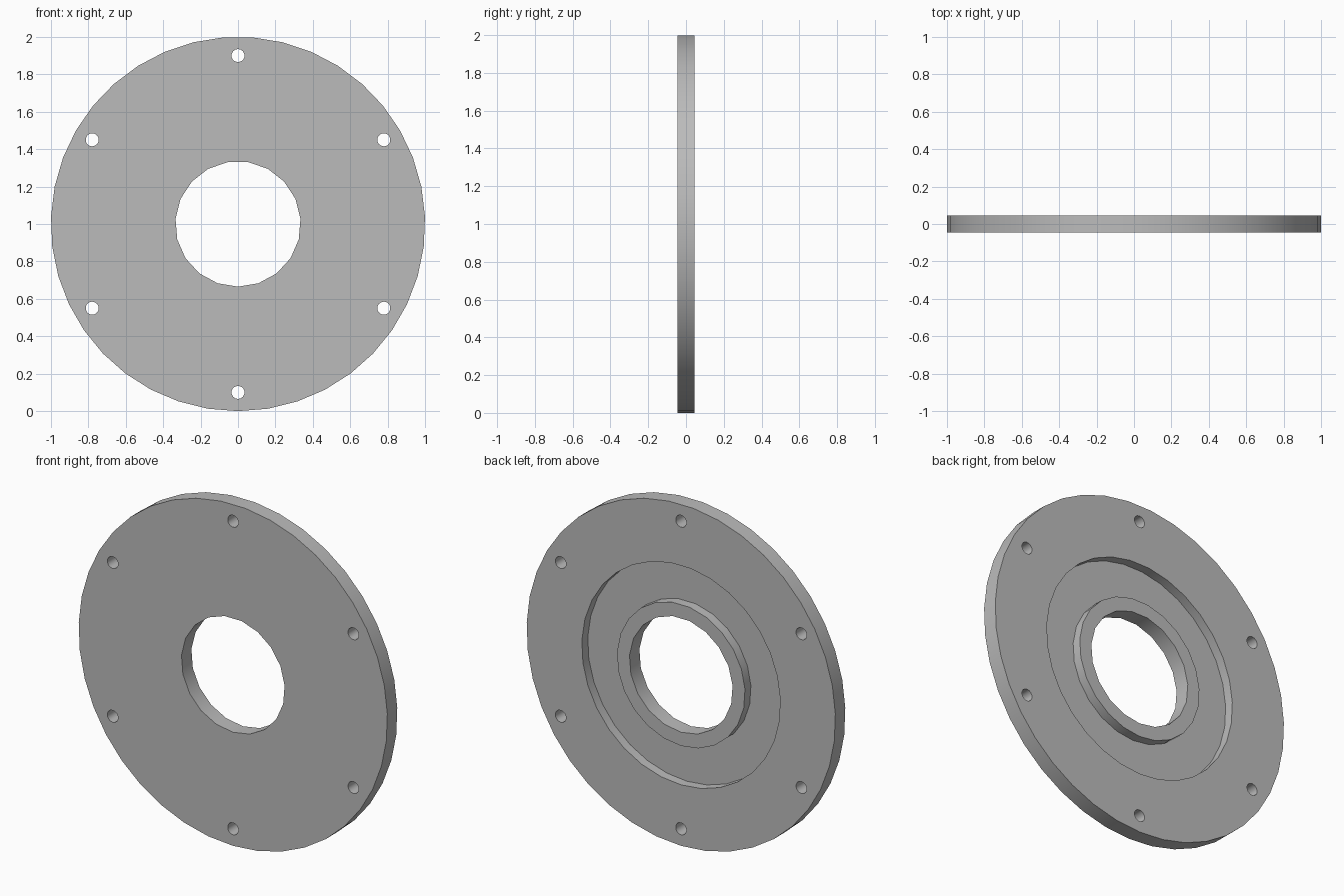
import bpy
import bmesh
from math import sin, cos, pi, radians

if "Cube" in bpy.data.objects:
    bpy.data.objects.remove(bpy.data.objects["Cube"], do_unlink=True)

HALF = 0.046           # half the plate thickness
FLOOR = -0.009         # depth of the groove floor in y
CENTRE_Z = 1.0

steel = bpy.data.materials.new("steel_grey")
steel.use_nodes = True
GREY = (0.5, 0.5, 0.5, 1)
steel.diffuse_color = GREY
steel.node_tree.nodes["Principled BSDF"].inputs["Base Color"].default_value = GREY


def prism(name, radius, sides, y0, y1, x=0.0, z=CENTRE_Z):
    """Round bar lying along y, with one corner at the bottom."""
    bm = bmesh.new()
    ring = [bm.verts.new((x + radius * sin(2 * pi * i / sides), y0,
                          z - radius * cos(2 * pi * i / sides))) for i in range(sides)]
    base = bm.faces.new(ring)
    out = bmesh.ops.extrude_face_region(bm, geom=[base])
    moved = [v for v in out["geom"] if isinstance(v, bmesh.types.BMVert)]
    bmesh.ops.translate(bm, verts=moved, vec=(0, y1 - y0, 0))
    bmesh.ops.recalc_face_normals(bm, faces=bm.faces)
    mesh = bpy.data.meshes.new(name)
    bm.to_mesh(mesh)
    bm.free()
    mesh.materials.append(steel)
    obj = bpy.data.objects.new(name, mesh)
    bpy.context.collection.objects.link(obj)
    return obj


def cut(target, cutter):
    """Subtract the cutter, apply, and discard it."""
    cutter.hide_render = True
    mod = target.modifiers.new("cut", "BOOLEAN")
    mod.operation = "DIFFERENCE"
    mod.solver = "EXACT"
    mod.object = cutter
    bpy.context.view_layer.objects.active = target
    bpy.ops.object.modifier_apply(modifier=mod.name)
    bpy.data.objects.remove(cutter, do_unlink=True)


# Main disc
plate = prism("flange_plate", 1.0, 39, -HALF, HALF)

# Ring groove in the back, leaving a raised collar around the bore
groove = prism("groove_cutter", 0.643, 31, FLOOR, 0.1)
cut(groove, prism("collar_core", 0.415, 23, -0.2, 0.2))
cut(plate, groove)

# Centre bore
cut(plate, prism("bore_cutter", 0.335, 19, -0.2, 0.2))

# Six bolt holes
for i in range(6):
    a = radians(90 + 60 * i)
    cut(plate, prism("bolt_hole_cutter", 0.035, 14, -0.2, 0.2,
                     0.9 * cos(a), CENTRE_Z + 0.9 * sin(a)))

# Smooth round walls, crisp rims
bpy.ops.object.select_all(action="DESELECT")
plate.select_set(True)
bpy.context.view_layer.objects.active = plate
bpy.ops.object.shade_smooth_by_angle(angle=radians(35))
